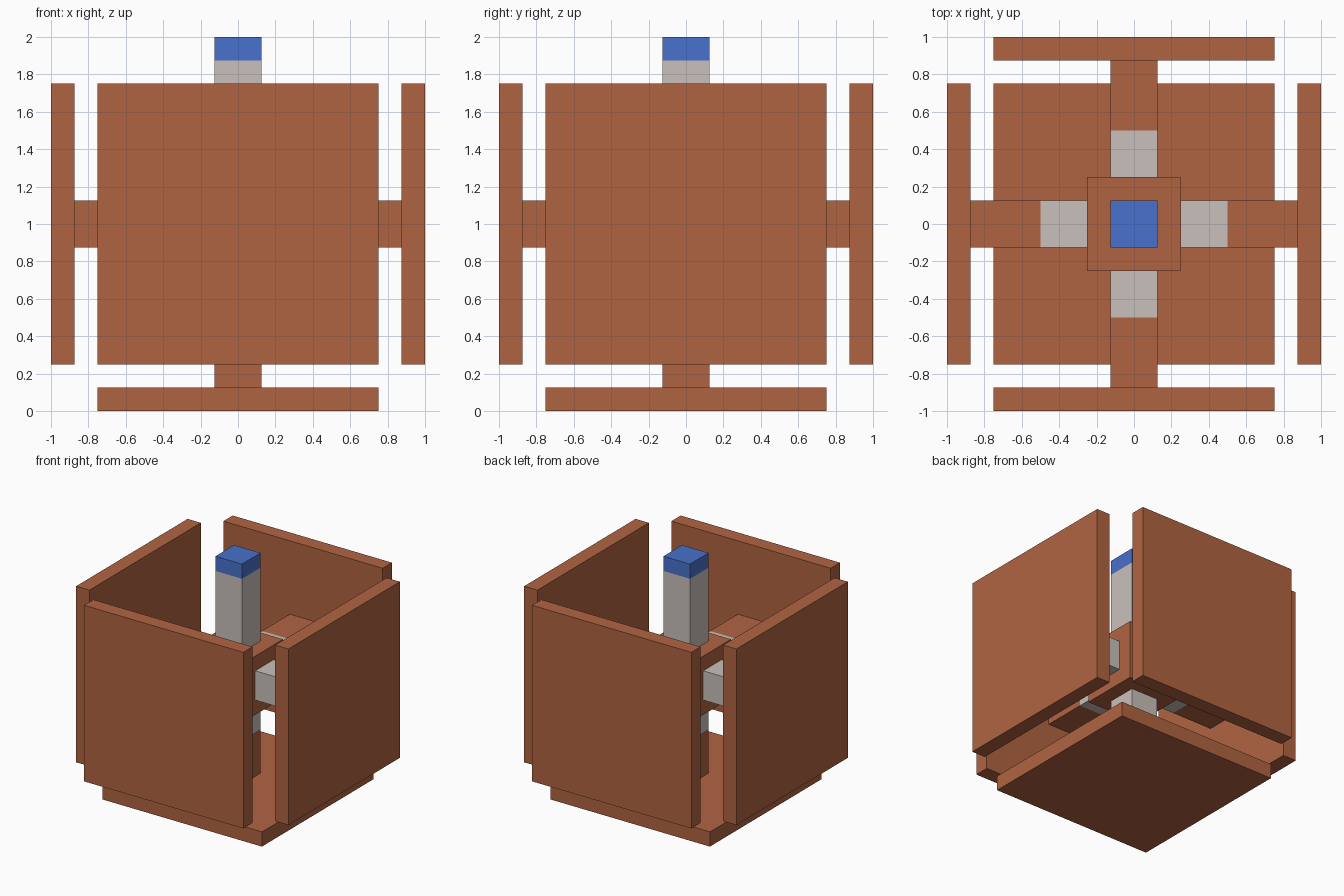
import bpy
from mathutils import Vector

if "Cube" in bpy.data.objects:
    bpy.data.objects.remove(bpy.data.objects["Cube"])


def material(name, colour):
    m = bpy.data.materials.new(name)
    m.diffuse_color = (*colour, 1.0)
    m.use_nodes = True
    m.node_tree.nodes["Principled BSDF"].inputs["Base Color"].default_value = m.diffuse_color
    return m


TERRACOTTA = material("terracotta", (0.434, 0.127, 0.053))
PALE_GREY = material("pale grey", (0.591, 0.527, 0.497))
BLUE = material("blue", (0.065, 0.165, 0.604))

CENTRE = Vector((0, 0, 1))


def box(name, centre, size, mat):
    bpy.ops.mesh.primitive_cube_add(size=1, location=centre)
    ob = bpy.context.object
    ob.name = name
    ob.scale = size
    bpy.ops.object.transform_apply(location=False, rotation=False, scale=True)
    ob.data.materials.append(mat)
    return ob


def radial_box(name, direction, inner, outer, width, mat):
    """Square box spanning inner..outer along an axis from the hub centre."""
    d = Vector(direction)
    size = [outer - inner if abs(c) > 0.5 else width for c in d]
    return box(name, CENTRE + d * (inner + outer) / 2, size, mat)


# Central hub
box("hub", CENTRE, (0.5, 0.5, 0.5), TERRACOTTA)

# Five arms, each a pale collar, a terracotta strut and a broad panel
sides = {
    "left": (-1, 0, 0),
    "right": (1, 0, 0),
    "front": (0, -1, 0),
    "back": (0, 1, 0),
    "bottom": (0, 0, -1),
}
for side, d in sides.items():
    radial_box(side + "_collar", d, 0.25, 0.5, 0.25, PALE_GREY)
    radial_box(side + "_strut", d, 0.5, 0.875, 0.25, TERRACOTTA)
    radial_box(side + "_panel", d, 0.875, 1.0, 1.5, TERRACOTTA)

# Upright post with a blue tip
up = (0, 0, 1)
radial_box("post", up, 0.25, 0.875, 0.25, PALE_GREY)
radial_box("post_tip", up, 0.875, 1.0, 0.25, BLUE)
